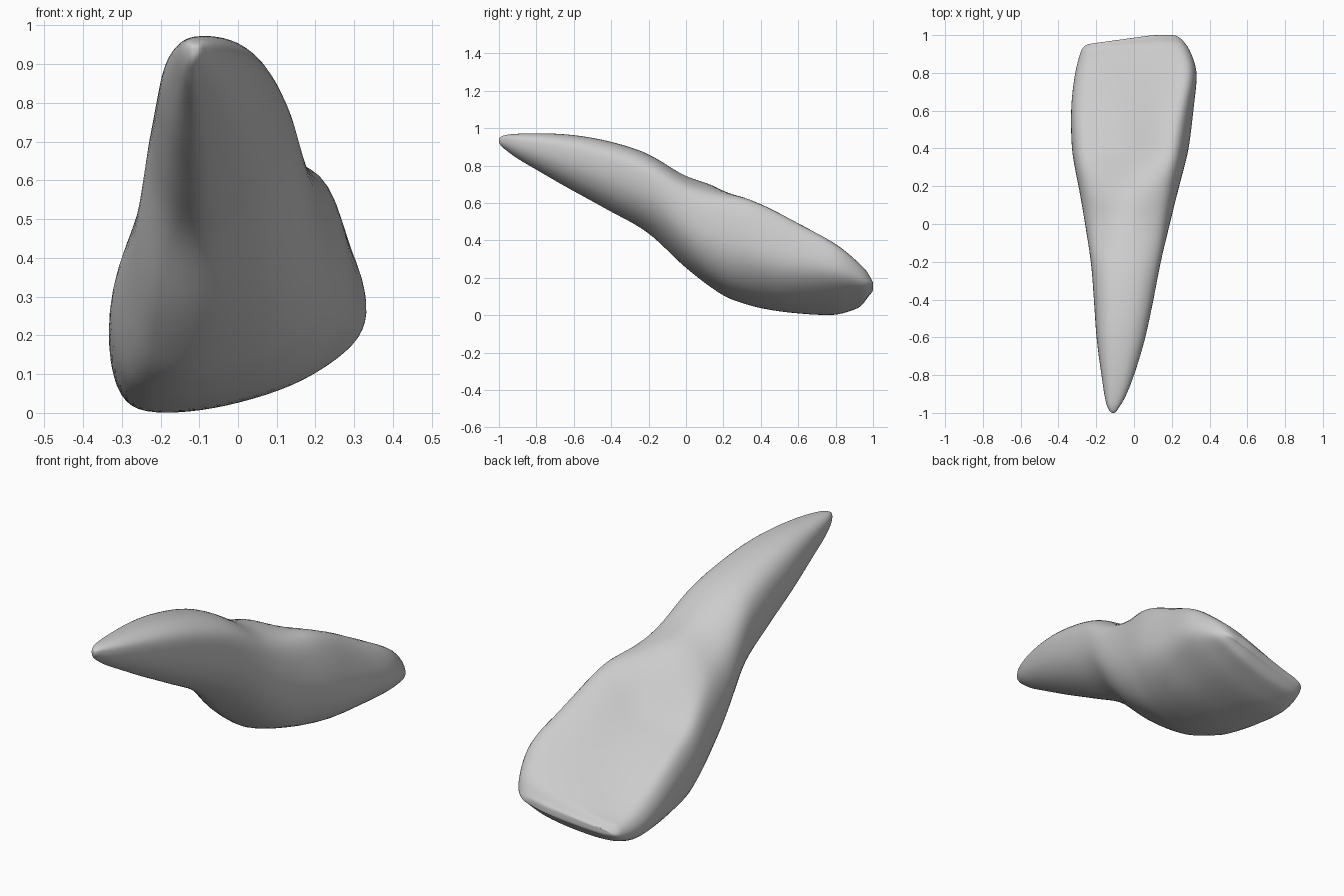
import bpy, bmesh, math

if "Cube" in bpy.data.objects:
    bpy.data.objects.remove(bpy.data.objects["Cube"])

# Envelope along the length: y, x left, x right, z bottom, z top
ROWS = [
    (-1.00, -.115, -.105, .938, .950), (-.98, -.135, -.085, .903, .966), (-.95, -.147, -.065, .88, .973),
    (-.80, -.172, .000, .785, .980), (-.60, -.198, .060, .67, .970),
    (-.40, -.212, .103, .56, .934), (-.20, -.228, .142, .445, .868),
    (.00, -.260, .190, .260, .750), (.20, -.295, .240, .112, .690), (.30, -.315, .267, .073, .660),
    (.40, -.330, .290, .045, .608), (.60, -.334, .315, .015, .506),
    (.80, -.316, .332, .006, .392), (.92, -.293, .295, .032, .292),
    (.98, -.270, .250, .062, .230), (1.00, -.225, .205, .090, .190)]

# Normalised cross-sections (from the lowest point, counter-clockwise)
ROOT = [(.33, 0), (.57, .06), (.80, .20), (.95, .40), (1, .63), (.96, .84),
        (.76, .97), (.46, 1), (.20, .95), (.04, .79), (0, .50), (.11, .15)]
NECK = [(.29, 0), (.54, .03), (.79, .13), (.95, .31), (1, .55), (.94, .84),
        (.76, .96), (.48, 1), (.22, .88), (.06, .70), (0, .42), (.09, .11)]
CROWN = [(.25, 0), (.50, .03), (.76, .14), (.95, .35), (1, .60), (.92, .95),
         (.76, .97), (.47, .77), (.23, .67), (.06, .63), (0, .38), (.07, .08)]
EDGE = [(.25, .01), (.50, .09), (.75, .25), (.95, .50), (1, .74), (.93, 1),
        (.70, .87), (.45, .68), (.22, .50), (.05, .42), (0, .20), (.07, .03)]
KEYS = [(-.2, ROOT), (.1, NECK), (.45, CROWN), (.95, EDGE)]


def smooth(t):
    t = max(0, min(1, t))
    return t * t * (3 - 2 * t)


def section(y):
    """Blend the key cross-sections at y."""
    if y <= KEYS[0][0]:
        return ROOT
    for (a, p), (b, q) in zip(KEYS, KEYS[1:]):
        if y <= b:
            f = smooth((y - a) / (b - a))
            return [tuple(m + (n - m) * f for m, n in zip(s, t)) for s, t in zip(p, q)]
    return EDGE


def closed_spline(pts, sub):
    """Closed Catmull-Rom curve through pts."""
    n, out = len(pts), []
    for i in range(n):
        p = [pts[(i + k) % n] for k in (-1, 0, 1, 2)]
        for s in range(sub):
            t = s / sub
            out.append([.5 * (2 * b + (c - a) * t + (2 * a - 5 * b + 4 * c - d) * t * t
                              + (3 * b - a - 3 * c + d) * t ** 3) for a, b, c, d in zip(*p)])
    return out


ANG = [math.acos(max(-1, min(1, -r[0]))) for r in ROWS]


def envelope(a):
    """Hermite interpolation of the extents; the angle parameter rounds the ends."""
    i = 0
    while i < len(ANG) - 2 and a > ANG[i + 1]:
        i += 1
    h = ANG[i + 1] - ANG[i]
    t = (a - ANG[i]) / h

    def slope(j, k):
        lo, hi = max(0, j - 1), min(len(ANG) - 1, j + 1)
        return (ROWS[hi][k] - ROWS[lo][k]) / (ANG[hi] - ANG[lo])
    return [(2 * t**3 - 3 * t**2 + 1) * ROWS[i][k] + (t**3 - 2 * t**2 + t) * h * slope(i, k)
            + (3 * t**2 - 2 * t**3) * ROWS[i + 1][k] + (t**3 - t**2) * h * slope(i + 1, k)
            for k in (1, 2, 3, 4)]


# Tooth: root and crown lofted as one smooth skin
bm = bmesh.new()
rings, STEPS = [], 90
for s in range(STEPS + 1):
    a = math.pi * s / STEPS
    y = -math.cos(a)
    xl, xr, zb, zt = envelope(a)
    pinch = .5 * smooth((y - .96) / .04)                         # rounded biting edge
    ring = []
    for u, v in closed_spline(section(y), 5):
        v += (.12 + .7 * u - v) * pinch
        slant = .06 * max(0, .75 - u) * smooth((y - .6) / .4)   # biting edge slants
        ring.append(bm.verts.new((xl + (xr - xl) * u, y - slant, zb + (zt - zb) * v)))
    rings.append(ring)
for r, q in zip(rings, rings[1:]):
    for i in range(len(r)):
        j = (i + 1) % len(r)
        bm.faces.new((r[i], r[j], q[j], q[i]))

# Closed ends: a fan on the root tip, strips across the biting edge
n = len(rings[0])
c = bm.verts.new(sum((v.co for v in rings[0]), rings[0][0].co * 0) / n)
for i in range(n):
    bm.faces.new((rings[0][i], rings[0][(i + 1) % n], c))
end = rings[-1][-10:] + rings[-1][:-10]       # start at the left end of the edge
for i in range(n // 2):
    loop = [end[i], end[i + 1], end[n - 1 - i], end[-i]]
    bm.faces.new(list(dict.fromkeys(loop)))
bmesh.ops.recalc_face_normals(bm, faces=bm.faces)

# Stand on the ground
low = min(v.co.z for v in bm.verts)
for v in bm.verts:
    v.co.z -= low

mesh = bpy.data.meshes.new("tooth")
bm.to_mesh(mesh)
bm.free()
mesh.shade_smooth()
tooth = bpy.data.objects.new("tooth", mesh)
bpy.context.collection.objects.link(tooth)

# Soften the surface slightly
mod = tooth.modifiers.new("soften", 'SMOOTH')
mod.factor = .5
mod.iterations = 6
